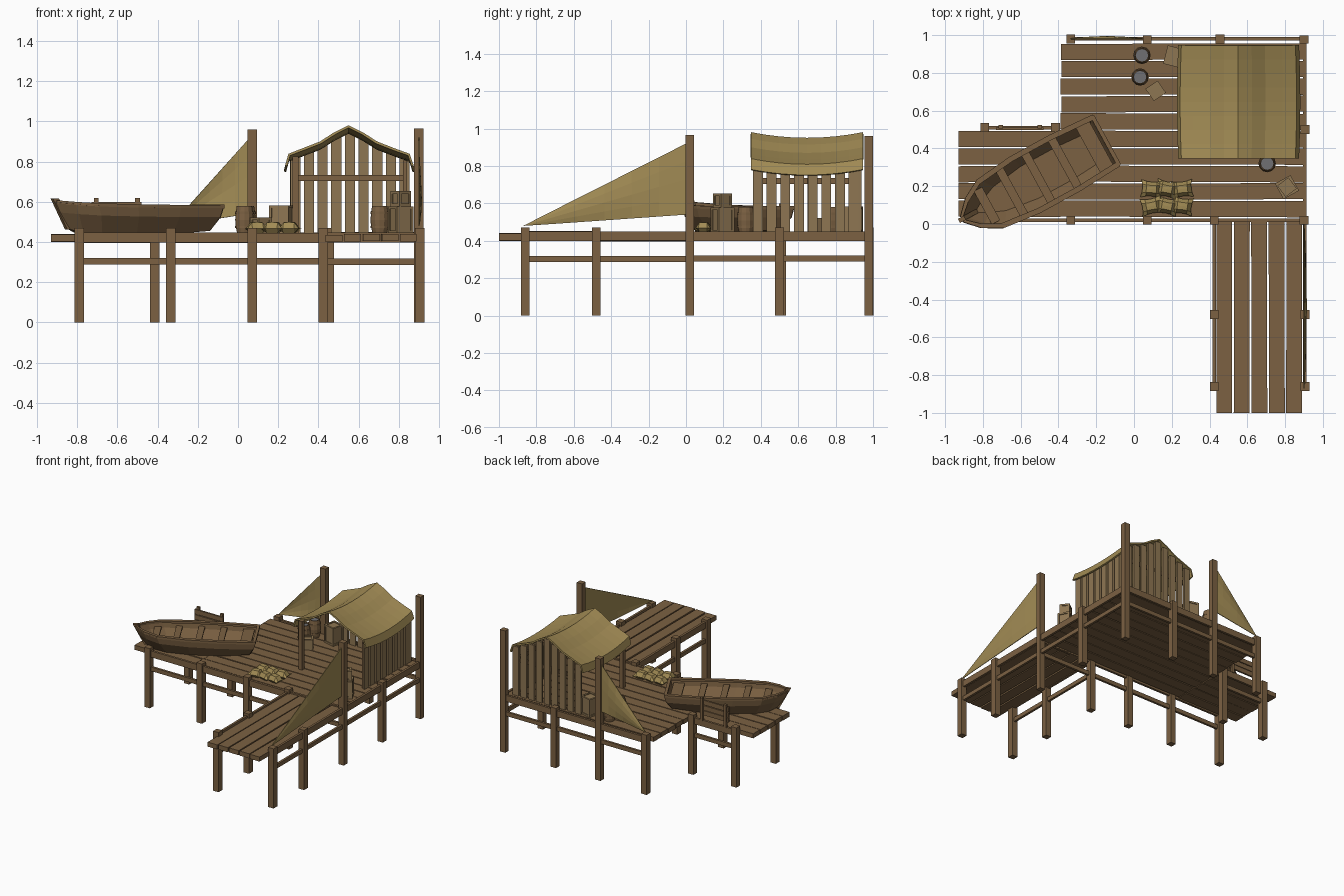
import bpy, bmesh, math, random
from mathutils import Vector, Matrix

if "Cube" in bpy.data.objects:
    bpy.data.objects.remove(bpy.data.objects["Cube"])
random.seed(4)

def material(name, c):
    m = bpy.data.materials.new(name)
    m.diffuse_color = (*c, 1)
    m.use_nodes = True
    m.node_tree.nodes["Principled BSDF"].inputs["Base Color"].default_value = m.diffuse_color
    return m

WOOD = material("wood", (0.20, 0.12, 0.055))
PALE = material("pale wood", (0.27, 0.18, 0.085))
CLOTH = material("cloth", (0.36, 0.26, 0.09))
GREY = material("iron grey", (0.16, 0.16, 0.17))
jit = lambda a: random.uniform(-a, a)

def finish(name, bm, mat, solid=0):
    bmesh.ops.recalc_face_normals(bm, faces=bm.faces)
    me = bpy.data.meshes.new(name)
    bm.to_mesh(me)
    bm.free()
    me.materials.append(mat)
    ob = bpy.data.objects.new(name, me)
    bpy.context.collection.objects.link(ob)
    if solid:
        s = ob.modifiers.new("thickness", 'SOLIDIFY')
        s.thickness = solid
        s.offset = 0
    return ob

def add_box(bm, c, s, rz=0, base=Matrix()):
    m = base @ Matrix.Translation(c) @ Matrix.Rotation(rz, 4, 'Z') @ Matrix.Diagonal((*s, 1))
    bmesh.ops.create_cube(bm, size=1, matrix=m)

def boxes(name, mat, items):
    bm = bmesh.new()
    for it in items:
        add_box(bm, *it)
    return finish(name, bm, mat)

def grid(name, mat, rows, solid):
    bm = bmesh.new()
    vs = [[bm.verts.new(p) for p in r] for r in rows]
    for a, b in zip(vs, vs[1:]):
        for i in range(len(a) - 1):
            bm.faces.new((a[i], a[i + 1], b[i + 1], b[i]))
    bmesh.ops.remove_doubles(bm, verts=bm.verts, dist=1e-5)
    return finish(name, bm, mat, solid)

# deck boards: main platform, left arm, front pier
P = 0.0925
main, arm, pier = [], [], []
for i in range(10):
    x0, y = -0.39 + jit(0.006), 0.08 + i * P
    main.append(((x0 / 2 + 0.45, y, 0.425), (0.90 - x0, 0.085, 0.036), jit(0.004)))
    if i < 5:
        arm.append(((-0.66, y, 0.421 + jit(0.003)), (0.54, 0.085, 0.036), jit(0.008)))
        pier.append(((0.478 + i * P, -0.485, 0.421 + jit(0.003)), (0.083, 1.03, 0.036), jit(0.004)))
boxes("platform_boards", WOOD, main)
boxes("left_arm_boards", WOOD, arm)
boxes("pier_boards", WOOD, pier)

# posts, two of them tall masts
low = [(-0.79, 0.02), (-0.335, 0.02), (0.07, 0.02), (0.425, 0.02), (-0.79, 0.51), (-0.415, 0.51),
       (-0.335, 0.98), (0.455, 0.98), (0.905, 0.5),
       (0.425, -0.48), (0.425, -0.86), (0.905, -0.48), (0.905, -0.86)]
boxes("posts", WOOD, [((x, y, 0.235), (0.047, 0.047, 0.47)) for x, y in low])
boxes("mast_posts", WOOD, [((x, y, h / 2), (0.047, 0.043, h)) for x, y, h in
                           [(0.07, 0.977, 0.96), (0.9, 0.02, 0.965)]])
boxes("corner_post", WOOD, [((0.9, 0.977, 0.48), (0.047, 0.043, 0.96))])

# rails between posts, upper and lower
rails = []
for x0, x1, y in [(-0.79, -0.335, 0.02), (-0.335, 0.07, 0.02), (0.07, 0.425, 0.02), (0.425, 0.905, 0.02),
                  (-0.79, -0.415, 0.51), (-0.335, 0.07, 0.98), (0.07, 0.455, 0.98), (0.455, 0.905, 0.98)]:
    for z, h in ((0.422, 0.05), (0.305, 0.032)):
        rails.append((((x0 + x1) / 2, y, z + jit(0.003)), (x1 - x0, 0.018, h)))
for y0, y1, x in [(-0.86, -0.48, 0.905), (-0.48, 0.02, 0.905), (0.02, 0.5, 0.905), (0.5, 0.98, 0.905),
                  (-0.86, -0.48, 0.425), (-0.48, 0.02, 0.425)]:
    for z, h in ((0.425, 0.05), (0.305, 0.032)):
        rails.append(((x, (y0 + y1) / 2, z + jit(0.003)), (0.018, y1 - y0, h)))
boxes("rails", WOOD, rails)

# small plank fence behind the boat
boxes("back_fence", WOOD, [((-0.605, 0.505, z), (0.25, 0.014, 0.036), 0) for z in (0.5, 0.54, 0.582)] +
      [((x, 0.515, 0.53), (0.024, 0.02, 0.18)) for x in (-0.705, -0.5)])

# hanging triangular sails
def sail(name, a, b, c, bulge):
    a, b, c, d = Vector(a), Vector(b), Vector(c), Vector(bulge)
    rows = []
    for i in range(7):
        t = i / 6
        p, q = c.lerp(a, t), c.lerp(b, t)
        rows.append([p.lerp(q, j / 4) + d * math.sin(math.pi * j / 4) * math.sin(math.pi * t) for j in range(5)])
    grid(name, CLOTH, rows, 0.006)
sail("pier_sail", (0.9, 0.0, 0.92), (0.9, 0.0, 0.54), (0.9, -0.87, 0.48), (0.012, 0, 0))
sail("back_sail", (0.05, 0.98, 0.91), (0.05, 0.98, 0.54), (-0.335, 0.98, 0.48), (0, 0.012, 0))

# hut: draped cloth roof
prof = [(0.24, 0.78), (0.255, 0.835), (0.32, 0.86), (0.41, 0.895), (0.48, 0.94), (0.55, 0.975),
        (0.62, 0.94), (0.69, 0.895), (0.78, 0.86), (0.85, 0.835), (0.868, 0.78)]
rows = []
for j in range(9):
    v = j / 8
    sag = 0.03 * (1 - (2 * v - 1) ** 2)
    rows.append([(x + (x - 0.55) * sag * 0.7, 0.347 + 0.6 * v, z - sag) for x, z in prof])
grid("hut_roof", CLOTH, rows, 0.012)

def roof_z(x):
    for (xa, za), (xb, zb) in zip(prof, prof[1:]):
        if xa <= x <= xb:
            return za + (zb - za) * (x - xa) / (xb - xa)
    return 0.78

# hut: plank walls on the back and right, free post in front
walls = []
for i in range(9):
    x = 0.285 + i * 0.068
    h = roof_z(x) - 0.455
    walls.append(((x, 0.93, 0.44 + h / 2), (0.05, 0.016, h), jit(0.04)))
for i in range(8):
    h = 0.355 + jit(0.008)
    walls.append(((0.845, 0.385 + i * 0.073, 0.44 + h / 2), (0.016, 0.052, h), jit(0.04)))
boxes("hut_wall_planks", PALE, walls)
boxes("hut_frame", WOOD, [((0.285, 0.385, 0.63), (0.03, 0.03, 0.39)), ((0.835, 0.385, 0.62), (0.03, 0.03, 0.37)),
                          ((0.55, 0.915, 0.72), (0.56, 0.014, 0.03)), ((0.83, 0.64, 0.72), (0.014, 0.54, 0.03))])

# barrels: lathed staves with hoops and grey lid
def lathe(name, mat, pts, x, y, n=12):
    rows = [[(x + r * math.cos(2 * math.pi * k / n), y + r * math.sin(2 * math.pi * k / n), z)
             for k in range(n + 1)] for r, z in pts]
    return grid(name, mat, rows, 0)
for x, y in [(0.042, 0.893), (0.032, 0.778), (0.705, 0.32)]:
    lathe("barrel", WOOD, [(0.036, 0.442), (0.043, 0.475), (0.046, 0.51), (0.043, 0.548), (0.038, 0.58),
                           (0.033, 0.58), (0.033, 0.568)], x, y)
    lathe("barrel_lid", GREY, [(0.036, 0.57), (0, 0.57)], x, y)
    for z in (0.475, 0.545):
        lathe("barrel_hoop", WOOD, [(0.044, z - 0.006), (0.0465, z - 0.006), (0.0465, z + 0.006), (0.044, z + 0.006)], x, y)

# crates: recessed box with edge battens
def crate(x, y, z, s, h, rot):
    bm = bmesh.new()
    base = Matrix.Translation((x, y, z + h / 2)) @ Matrix.Rotation(rot, 4, 'Z')
    b, e = 0.014, (s - 0.014) / 2
    add_box(bm, (0, 0, 0), (s - 0.012, s - 0.012, h - 0.012), 0, base)
    for i in (-1, 1):
        for j in (-1, 1):
            add_box(bm, (i * e, j * e, 0), (b, b, h), 0, base)
            add_box(bm, (i * e, 0, j * (h - b) / 2), (b, s, b), 0, base)
            add_box(bm, (0, i * e, j * (h - b) / 2), (s, b, b), 0, base)
    finish("crate", bm, PALE)
crate(0.215, 0.885, 0.443, 0.1, 0.14, -0.25)
crate(0.115, 0.705, 0.443, 0.078, 0.08, 0.6)
crate(0.81, 0.195, 0.443, 0.094, 0.135, 0.5)
crate(0.81, 0.195, 0.578, 0.074, 0.075, 0.65)

# grain sacks: pinched pillows
def sack(x, y, rot):
    bm = bmesh.new()
    bmesh.ops.create_grid(bm, x_segments=4, y_segments=4, size=1)
    dup = bmesh.ops.duplicate(bm, geom=bm.faces[:])["geom"]
    low_side = {v for v in dup if isinstance(v, bmesh.types.BMVert)}
    m = Matrix.Translation((x, y, 0.468)) @ Matrix.Rotation(rot, 4, 'Z')
    for v in bm.verts:
        u, w = v.co.x, v.co.y
        z = (-0.024 if v in low_side else 0.032) * ((1 - u ** 4) * (1 - w ** 4)) ** 0.5
        v.co = m @ Vector((0.056 * u * (1 - 0.15 * (1 - w * w) * u * u), 0.047 * w * (0.8 + 0.2 * u * u), z))
    bmesh.ops.remove_doubles(bm, verts=bm.verts, dist=1e-5)
    finish("sack", bm, CLOTH)
for i in range(3):
    for j in range(2):
        sack(0.092 + 0.082 * i, 0.095 + 0.09 * j, jit(0.2))

# rowing boat: hull lofted from stations (u, half beam, gunwale z, half bottom, keel z)
BOAT = Matrix.Translation((-0.91, 0.025, 0)) @ Matrix.Rotation(math.radians(28.7), 4, 'Z')
ST = [(0.0, 0.012, 0.6, 0.006, 0.47), (0.07, 0.085, 0.592, 0.04, 0.45), (0.17, 0.14, 0.585, 0.075, 0.447),
      (0.38, 0.163, 0.58, 0.1, 0.446), (0.62, 0.163, 0.577, 0.1, 0.446), (0.87, 0.148, 0.577, 0.085, 0.462)]
rows, rim = [], []
for u, g, zg, b, zk in ST:
    ub = 0.08 + u * 0.86
    half = [(u, g, zg), ((u * 2 + ub) / 3, g * 0.95, zg - 0.05), (ub, b, zk)]
    section = half + [(p, -q, r) for p, q, r in half[::-1]]
    rows.append([BOAT @ Vector(p) for p in section])
grid("boat_hull", WOOD, rows, 0.014)
grid("boat_transom", WOOD, [rows[-1][:3], rows[-1][:2:-1]], 0.016)
grid("boat_bow", WOOD, [rows[0][:3], rows[0][:2:-1]], 0.016)
for s in (-1, 1):
    grid("boat_gunwale", WOOD, [[BOAT @ Vector((u, s * (g + 0.007), zg)), BOAT @ Vector((u, s * max(g - 0.022, 0), zg))]
                                for u, g, zg, b, zk in ST], 0.016)
bm = bmesh.new()
for u, w, d, z in [(0.15, 0.2, 0.05, 0.55), (0.3, 0.28, 0.045, 0.545), (0.46, 0.3, 0.045, 0.545),
                   (0.62, 0.3, 0.045, 0.545), (0.8, 0.28, 0.08, 0.545)]:
    add_box(bm, (u, 0, z), (d, w, 0.014), 0, BOAT)
finish("boat_seats", bm, WOOD)
bm = bmesh.new()
add_box(bm, (0.012, 0, 0.55), (0.035, 0.024, 0.135), 0, BOAT @ Matrix.Shear('XY', 4, (0, 0)))
for v in bm.verts:
    if v.co.z < 0.55:
        v.co += Vector((0.06, 0.033, -0.02))
    else:
        v.co += Vector((-0.012, -0.006, 0))
finish("boat_stem", bm, WOOD)
bm = bmesh.new()
add_box(bm, (0.867, 0, 0.577), (0.022, 0.3, 0.018), 0, BOAT)
finish("boat_stern_cap", bm, WOOD)
